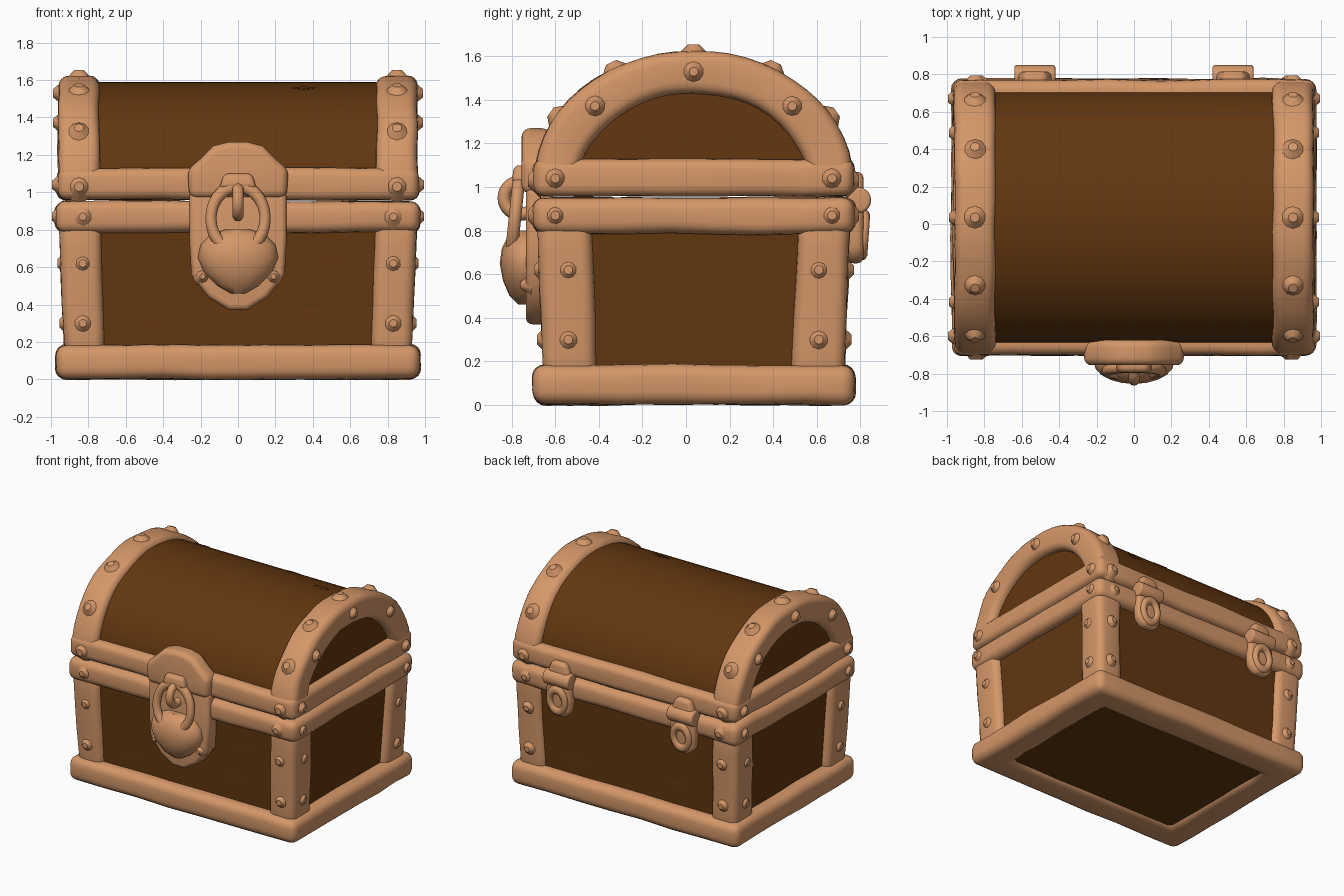
import bpy, bmesh
from math import sin, cos, pi, radians
from mathutils import Vector, Matrix, noise

cube = bpy.data.objects.get("Cube")
if cube:
    bpy.data.objects.remove(cube, do_unlink=True)

CY = 0.035  # depth centre of the chest


def material(name, rgb):
    m = bpy.data.materials.new(name)
    m.use_nodes = True
    m.diffuse_color = (*rgb, 1)
    bsdf = m.node_tree.nodes["Principled BSDF"]
    bsdf.inputs["Base Color"].default_value = (*rgb, 1)
    bsdf.inputs["Roughness"].default_value = 0.8
    return m


TAN = material("tan trim", (0.66, 0.31, 0.14))
WOOD = material("dark wood", (0.125, 0.038, 0.005))


def finish(bm, name, mat, bevel=0.0):
    """Turn a bmesh into a smooth shaded object with optional rounded edges."""
    bmesh.ops.recalc_face_normals(bm, faces=bm.faces)
    for f in bm.faces:
        f.smooth = True
    mesh = bpy.data.meshes.new(name)
    bm.to_mesh(mesh)
    bm.free()
    mesh.materials.append(mat)
    ob = bpy.data.objects.new(name, mesh)
    bpy.context.collection.objects.link(ob)
    if bevel:
        mod = ob.modifiers.new("rounded", 'BEVEL')
        mod.width, mod.segments, mod.limit_method = bevel, 4, 'ANGLE'
        mod.angle_limit = radians(35)
    else:
        mesh.set_sharp_from_angle(angle=radians(40))
    return ob


def loft(name, sections, mat, bevel=0.0, cyclic=False, steps=1, wobble=0.0):
    """Skin matching cross-sections; cyclic closes the sweep into a ring."""
    bm = bmesh.new()
    n = len(sections)
    rings = []
    for i in range(n if cyclic else n - 1):
        a, b = sections[i], sections[(i + 1) % n]
        rings += [[Vector(p).lerp(Vector(q), s / steps) for p, q in zip(a, b)]
                  for s in range(steps)]
    if not cyclic:
        rings.append([Vector(p) for p in sections[-1]])
    rows = [[bm.verts.new(p + noise.noise_vector(p * 4) * wobble) for p in r] for r in rings]
    for i in range(len(rows) if cyclic else len(rows) - 1):
        a, b = rows[i], rows[(i + 1) % len(rows)]
        for j in range(len(a)):
            k = (j + 1) % len(a)
            bm.faces.new((a[j], a[k], b[k], b[j]))
    if not cyclic:
        bm.faces.new(rows[0])
        bm.faces.new(rows[-1])
    return finish(bm, name, mat, bevel)


def rect(x0, x1, y0, y1, z):
    return [(x0, y0, z), (x1, y0, z), (x1, y1, z), (x0, y1, z)]


def frame(name, z0, z1, hx, hy, width, bevel):
    """Rectangular ring of chunky trim."""
    corners = [(-1, -1), (1, -1), (1, 1), (-1, 1)]
    sections = []
    for sx, sy in corners:
        ox, oy = sx * hx, CY + sy * hy
        ix, iy = sx * (hx - width), CY + sy * (hy - width)
        sections.append([(ox, oy, z0), (ox, oy, z1), (ix, iy, z1), (ix, iy, z0)])
    return loft(name, sections, TAN, bevel, cyclic=True, steps=7, wobble=0.012)


def arc(a, b, cz, x, n=28):
    return [(x, CY + a * cos(pi * i / n), cz + b * sin(pi * i / n)) for i in range(n + 1)]


def torus(name, loc, major, minor, scale=(1, 1, 1), rot=(0, 0, 0)):
    bpy.ops.mesh.primitive_torus_add(location=loc, rotation=rot, major_radius=major,
                                     minor_radius=minor, major_segments=28, minor_segments=10)
    ob = bpy.context.object
    ob.name = name
    ob.scale = scale
    ob.data.materials.append(TAN)
    bpy.ops.object.shade_smooth()
    return ob


# Wooden body and barrel lid
loft("body_panels", [rect(-.87, .87, -.61, .69, .025), rect(-.91, .91, -.645, .72, .95)], WOOD)
loft("lid_barrel", [arc(.68, .56, 1.03, -.9), arc(.68, .56, 1.03, .9)], WOOD)

# Trim frames
frame("base_frame", 0, .185, .975, .74, .24, .06)
frame("body_rim", .785, .953, .975, .74, .2, .055)
frame("lid_rim", .96, 1.13, .965, .735, .2, .05)

# Corner posts and lid arches
for sx, side in ((-1, "right"), (1, "left")):
    for front in (True, False):
        low = (-.655, -.405) if front else (.48, .725)
        high = (-.685, -.435) if front else (.52, .755)
        loft(f"{'front' if front else 'back'}_{side}_post",
             [rect(sx * .71, sx * .925, *low, .1), rect(sx * .735, sx * .96, *high, .86)],
             TAN, .055, steps=5, wobble=.01)
    outer0, outer1 = arc(.73, .595, 1.03, sx * .74), arc(.73, .595, 1.03, sx * .96)
    inner0, inner1 = arc(.55, .48, .95, sx * .74), arc(.55, .48, .95, sx * .96)
    loft(f"{side}_lid_arch", list(zip(outer0, outer1, inner1, inner0)), TAN, .055, wobble=.01)

# Worn studs hammered over the trim
studs = bmesh.new()


def stud(loc, normal, size=.085, height=.06):
    rot = Vector(normal).to_track_quat('Z', 'Y').to_matrix().to_4x4()
    bmesh.ops.create_cone(studs, cap_ends=True, segments=10, radius1=size, radius2=size * .3,
                          depth=height, matrix=Matrix.Translation(loc) @ rot)


for sx in (-1, 1):
    for i in range(7):  # over each arch
        t = pi * i / 6
        n = Vector((0, cos(t) / .73, sin(t) / .595)).normalized()
        stud((sx * .85, CY + .73 * cos(t), 1.03 + .595 * sin(t)), n)
    for t in (.25, .5, .75):  # on the outer arch faces
        stud((sx * .96, CY + .64 * cos(pi * t), .99 + .54 * sin(pi * t)), (sx, 0, 0), .07)
    for y in (-.6, .67):  # rim ends
        for z in (.87, 1.04):
            stud((sx * .965, y, z), (sx, 0, 0), .07)
    for z, dx in ((.3, -.01), (.62, 0)):  # posts
        for y in (-.54, .61):
            stud((sx * (.94 + dx), y, z), (sx, 0, 0), .07, .05)
        stud((sx * .83, -.67 - dx, z), (0, -1, 0), .07, .05)
        stud((sx * .83, .745 + dx, z), (0, 1, 0), .07, .05)
    stud((sx * .83, -.705, .87), (0, -1, 0), .07, .04)
    stud((sx * .83, .775, .87), (0, 1, 0), .07, .04)
    stud((sx * .19, -.735, .55), (0, -1, 0), .05, .05)  # lock plate rivets
finish(studs, "trim_studs", TAN)


# Lock plate and hasp
def plate(name, half, y0, y1, bevel, cx=0):
    outline = [(cx + x, z) for x, z in half] + [(cx - x, z) for x, z in reversed(half)]
    return loft(name, [[(x, y0, z) for x, z in outline], [(x, y1, z) for x, z in outline]],
                TAN, bevel)


plate("lock_plate", [(.05, .37), (.16, .44), (.25, .56), (.26, .75), (.26, 1.0)],
      -.61, -.735, .03)
plate("hasp_plate", [(.26, .97), (.27, 1.12), (.2, 1.18), (.13, 1.25), (.05, 1.27)],
      -.62, -.755, .04)
loft("hasp_staple", [rect(-.1, .1, -.8, -.7, 1.02), rect(-.075, .075, -.79, -.7, 1.1)],
     TAN, .025)
torus("staple_loop", (0, -.76, .95), .075, .03, (1, 1, 1), (0, radians(90), 0))

# Hanging padlock
torus("padlock_shackle", (0, -.785, .86), .145, .03, (1, 1.2, 1), (radians(84), 0, 0))
profile = [(.46, .04, .03), (.5, .11, .07), (.57, .18, .1), (.65, .215, .115),
           (.72, .2, .105), (.77, .15, .08), (.8, .07, .045)]
loft("padlock_body", [[(w * cos(2 * pi * i / 20), -.74 + d * sin(2 * pi * i / 20), z)
                       for i in range(20)] for z, w, d in profile], TAN)

# Back hinges
for cx, side in ((-.53, "right"), (.53, "left")):
    plate(f"{side}_hinge_strap", [(.05, .65), (.1, .7), (.11, .8), (.1, .97), (.06, 1.07)],
          .74, .815, .03, cx)
    torus(f"{side}_hinge_ring", (cx, .815, .78), .065, .025, (1, 1.3, 1), (radians(86), 0, 0))
    bm = bmesh.new()
    bmesh.ops.create_cone(bm, cap_ends=True, segments=16, radius1=.06, radius2=.06, depth=.22,
                          matrix=Matrix.Translation((cx, .79, .94)) @ Matrix.Rotation(pi / 2, 4, 'Y'))
    finish(bm, f"{side}_hinge_knuckle", TAN, .015)

# Chipped splinters on the planks
chips = bmesh.new()


def chip(loc, normal, length):
    rot = Vector(normal).to_track_quat('Y', 'Z').to_matrix().to_4x4()
    size = Matrix.Diagonal((length, .006, .025, 1))
    bmesh.ops.create_cone(chips, cap_ends=True, segments=4, radius1=1, radius2=.6, depth=1,
                          matrix=Matrix.Translation(loc) @ rot @ size @ Matrix.Rotation(pi / 2, 4, 'X'))


for x, t in ((-.45, -.85), (.55, -.8), (.35, -.35), (.6, .2), (.15, .7), (-.6, .6), (.5, 1.0)):
    n = Vector((0, sin(t) / .68, cos(t) / .56)).normalized()
    chip((x, CY + .68 * sin(t), 1.03 + .56 * cos(t)), n, .07)
for x, z in ((-.45, .3), (.4, .36), (.5, .62)):
    chip((x, -.61 - .038 * z, z), (0, -1, 0), .08)
    chip((-x, .69 + .032 * z, z), (0, 1, 0), .08)
finish(chips, "wood_chips", WOOD)
